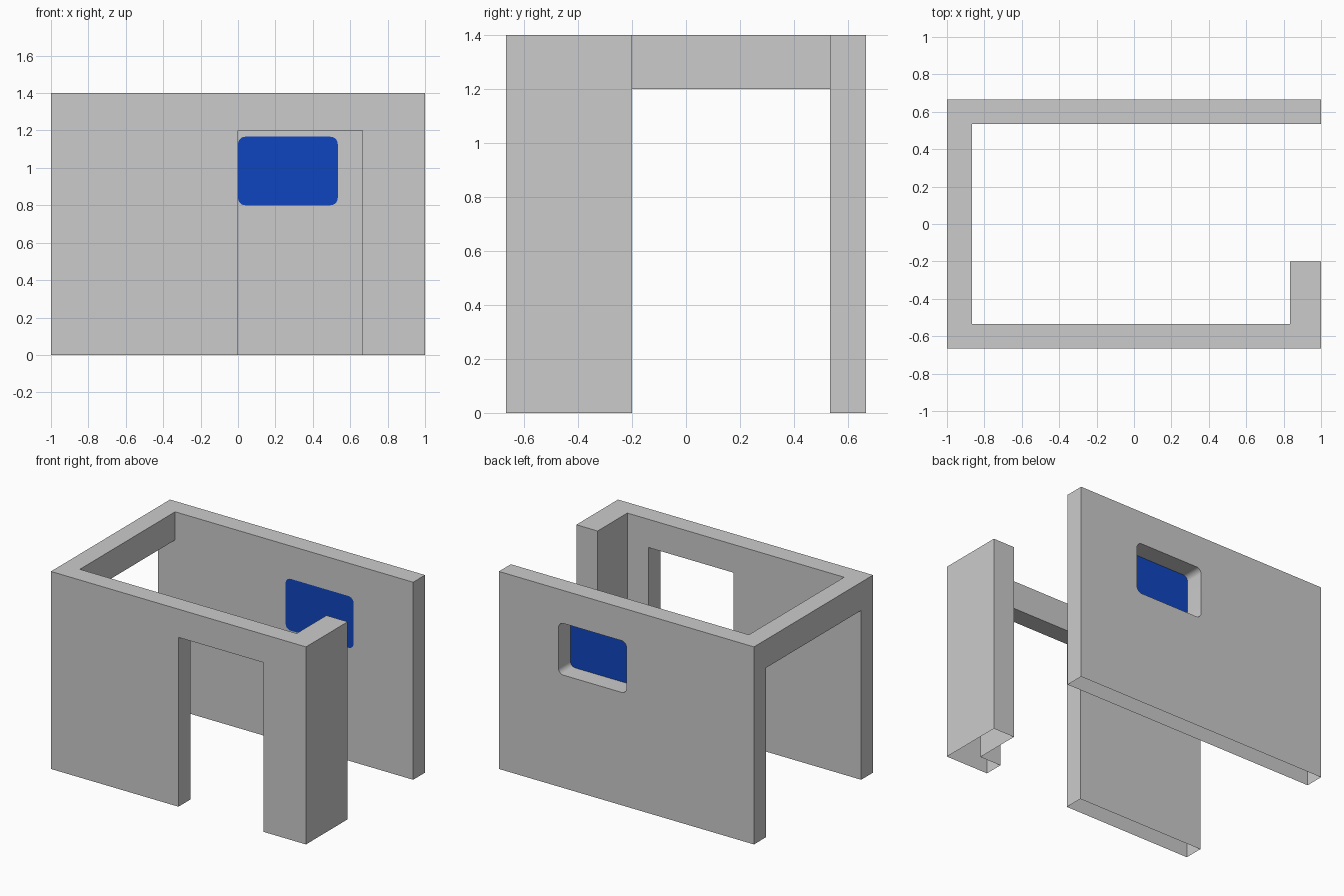
import bpy, bmesh
from math import radians, sin, cos
from mathutils import Vector

default = bpy.data.objects.get("Cube")
if default:
    bpy.data.objects.remove(default, do_unlink=True)


def material(name, rgb):
    mat = bpy.data.materials.new(name)
    mat.use_nodes = True
    mat.diffuse_color = (*rgb, 1)
    mat.node_tree.nodes["Principled BSDF"].inputs["Base Color"].default_value = (*rgb, 1)
    return mat


def prism(name, outline, offset, mat):
    """Flat outline, extruded by offset when one is given."""
    bm = bmesh.new()
    face = bm.faces.new([bm.verts.new(p) for p in outline])
    if offset:
        grown = bmesh.ops.extrude_face_region(bm, geom=[face], use_keep_orig=True)
        moved = [g for g in grown["geom"] if isinstance(g, bmesh.types.BMVert)]
        bmesh.ops.translate(bm, vec=Vector(offset), verts=moved)
        bmesh.ops.recalc_face_normals(bm, faces=bm.faces)
    mesh = bpy.data.meshes.new(name)
    bm.to_mesh(mesh)
    bm.free()
    mesh.materials.append(mat)
    obj = bpy.data.objects.new(name, mesh)
    bpy.context.collection.objects.link(obj)
    return obj


def box(name, low, high, mat):
    (x0, y0, z0), (x1, y1, z1) = low, high
    base = [(x0, y0, z0), (x1, y0, z0), (x1, y1, z0), (x0, y1, z0)]
    return prism(name, base, (0, 0, z1 - z0), mat)


def rounded_rect(x0, x1, z0, z1, r, y, steps=8):
    """Rounded rectangle facing the front at depth y."""
    corners = [(x1 - r, z1 - r), (x0 + r, z1 - r), (x0 + r, z0 + r), (x1 - r, z0 + r)]
    points = []
    for i, (cx, cz) in enumerate(corners):
        for k in range(steps + 1):
            a = radians(90 * (i + k / steps))
            points.append((cx + r * cos(a), y, cz + r * sin(a)))
    return points


wall_grey = material("wall grey", (0.6, 0.6, 0.6))
window_blue = material("window blue", (0.005, 0.06, 0.52))

# Overall sizes
OUT, INN, HEIGHT, HEAD = 2 / 3, 8 / 15, 1.4, 1.2
SIDE, POST, RETURN = -13 / 15, 5 / 6, -0.2

# Walls: plan with three sides and a short return at the open end
plan = [(-1, -OUT), (1, -OUT), (1, RETURN), (POST, RETURN), (POST, -INN), (SIDE, -INN),
        (SIDE, INN), (1, INN), (1, OUT), (-1, OUT)]
walls = prism("walls", [(x, y, 0) for x, y in plan], (0, 0, HEIGHT), wall_grey)

# Openings: doorway, full-width side opening and window
window = (0, INN, 0.8, 7 / 6, 0.04)
cutters = [
    box("doorway_cutter", (0, -0.8, -0.2), (OUT, -0.4, HEAD), wall_grey),
    box("side_opening_cutter", (-1.2, -INN, -0.2), (-0.8, INN, HEAD), wall_grey),
    prism("window_cutter", rounded_rect(*window, 0.4), (0, 0.4, 0), wall_grey),
]
for cutter in cutters:
    cutter.hide_render = True
    mod = walls.modifiers.new(cutter.name, "BOOLEAN")
    mod.operation, mod.solver, mod.object = "DIFFERENCE", "EXACT", cutter
bpy.context.view_layer.update()
cut_mesh = bpy.data.meshes.new_from_object(
    walls.evaluated_get(bpy.context.evaluated_depsgraph_get()))
walls.modifiers.clear()
walls.data = cut_mesh
for cutter in cutters:
    bpy.data.objects.remove(cutter, do_unlink=True)

# The hollow walls are open underneath
bm = bmesh.new()
bm.from_mesh(walls.data)
floor = [f for f in bm.faces if all(v.co.z < 0.01 for v in f.verts)]
bmesh.ops.delete(bm, geom=floor, context="FACES")
bm.to_mesh(walls.data)
bm.free()

# Window pane flush with the inner face of the back wall
prism("window_pane", rounded_rect(*window, INN), None, window_blue)

# Smooth only the rounded window corners
bpy.ops.object.select_all(action="DESELECT")
walls.select_set(True)
bpy.context.view_layer.objects.active = walls
bpy.ops.object.shade_smooth_by_angle(angle=radians(30))
